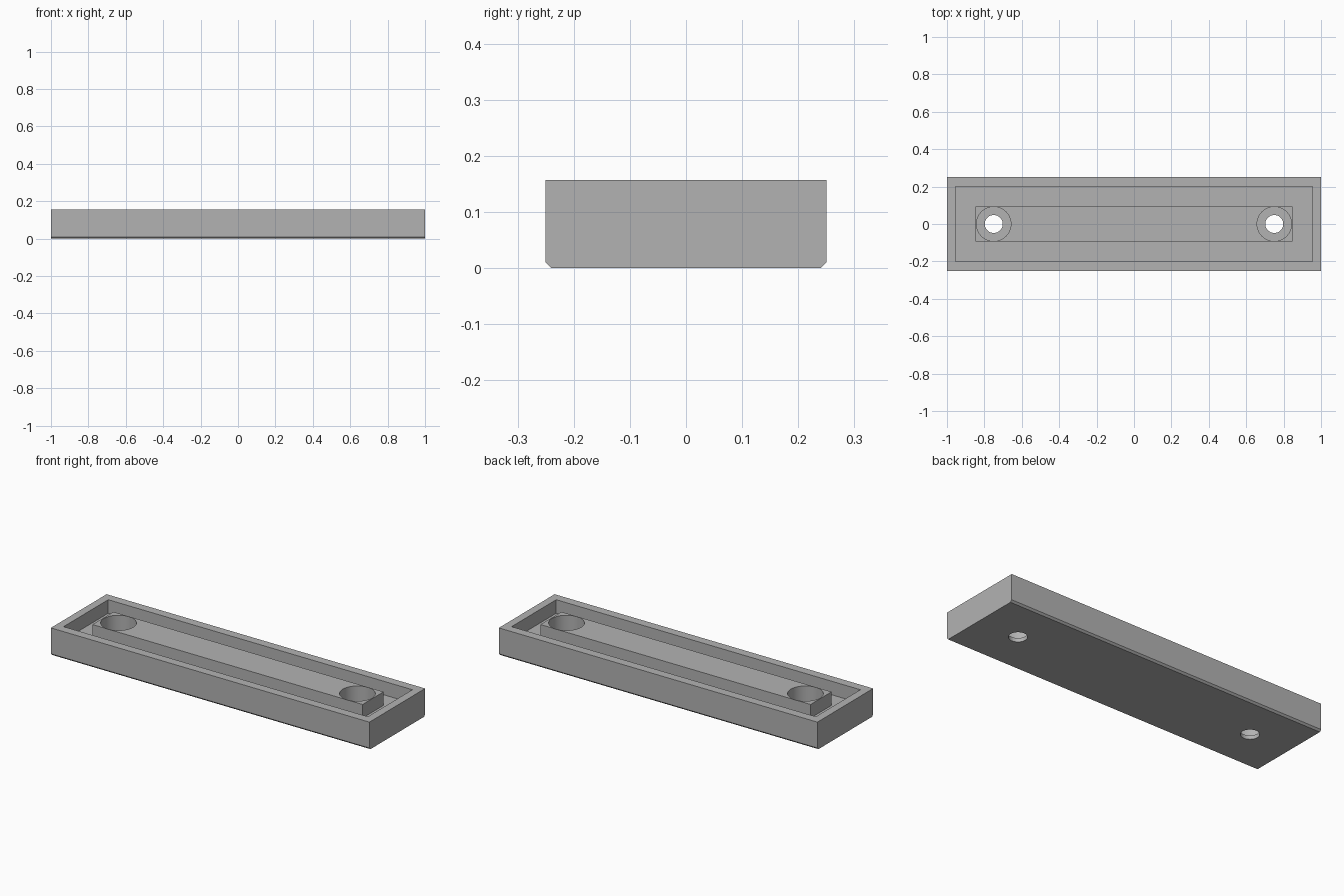
import bpy
import bmesh

cube = bpy.data.objects.get("Cube")
if cube:
    bpy.data.objects.remove(cube, do_unlink=True)

HEIGHT = 0.157
FLOOR = 0.08        # cavity floor
SEAT = 0.022        # counterbore seat
CHAMFER = 0.01

grey = bpy.data.materials.new("plain grey")
grey.use_nodes = True
colour = (0.45, 0.45, 0.45, 1)
grey.diffuse_color = colour
grey.node_tree.nodes["Principled BSDF"].inputs["Base Color"].default_value = colour


def finish(name, bm):
    bmesh.ops.recalc_face_normals(bm, faces=bm.faces)
    mesh = bpy.data.meshes.new(name)
    bm.to_mesh(mesh)
    bm.free()
    mesh.materials.append(grey)
    obj = bpy.data.objects.new(name, mesh)
    bpy.context.collection.objects.link(obj)
    return obj


def box(name, half_x, half_y, low, high):
    bm = bmesh.new()
    bmesh.ops.create_cube(bm, size=2)
    for v in bm.verts:
        v.co = (v.co.x * half_x, v.co.y * half_y, high if v.co.z > 0 else low)
    return finish(name, bm)


def cylinder(name, x, radius, low, high):
    bm = bmesh.new()
    bmesh.ops.create_cone(bm, cap_ends=True, segments=64, radius1=radius,
                          radius2=radius, depth=high - low)
    bmesh.ops.translate(bm, verts=bm.verts, vec=(x, 0, (low + high) / 2))
    return finish(name, bm)


def cut(target, cutter):
    cutter.hide_render = True
    bpy.context.view_layer.objects.active = target
    mod = target.modifiers.new("cut", 'BOOLEAN')
    mod.operation = 'DIFFERENCE'
    mod.solver = 'EXACT'
    mod.object = cutter
    bpy.ops.object.modifier_apply(modifier=mod.name)
    bpy.data.objects.remove(cutter, do_unlink=True)


# Tray body with its two long bottom edges chamfered
tray = box("tray_with_mounting_bar", 1, 0.25, 0, HEIGHT)
bm = bmesh.new()
bm.from_mesh(tray.data)
long_edges = [e for e in bm.edges
              if all(v.co.z < 0.001 for v in e.verts)
              and abs(e.verts[0].co.x - e.verts[1].co.x) > 1]
bmesh.ops.bevel(bm, geom=long_edges, offset=CHAMFER, segments=1, affect='EDGES')
bm.to_mesh(tray.data)
bm.free()

# Channel around the central bar, which stays flush with the rim
channel = box("channel_cutter", 0.955, 0.2, FLOOR, HEIGHT + 0.1)
cut(channel, box("bar_keeper", 0.848, 0.094, 0, HEIGHT + 0.2))
cut(tray, channel)

# Counterbored screw holes at both ends
for x in (-0.75, 0.75):
    cut(tray, cylinder("counterbore_cutter", x, 0.092, SEAT, HEIGHT + 0.1))
    cut(tray, cylinder("screw_hole_cutter", x, 0.048, -0.1, HEIGHT + 0.1))

# Smooth hole walls, crisp edges
bpy.ops.object.select_all(action='DESELECT')
tray.select_set(True)
bpy.context.view_layer.objects.active = tray
bpy.ops.object.shade_smooth_by_angle(angle=0.5)
